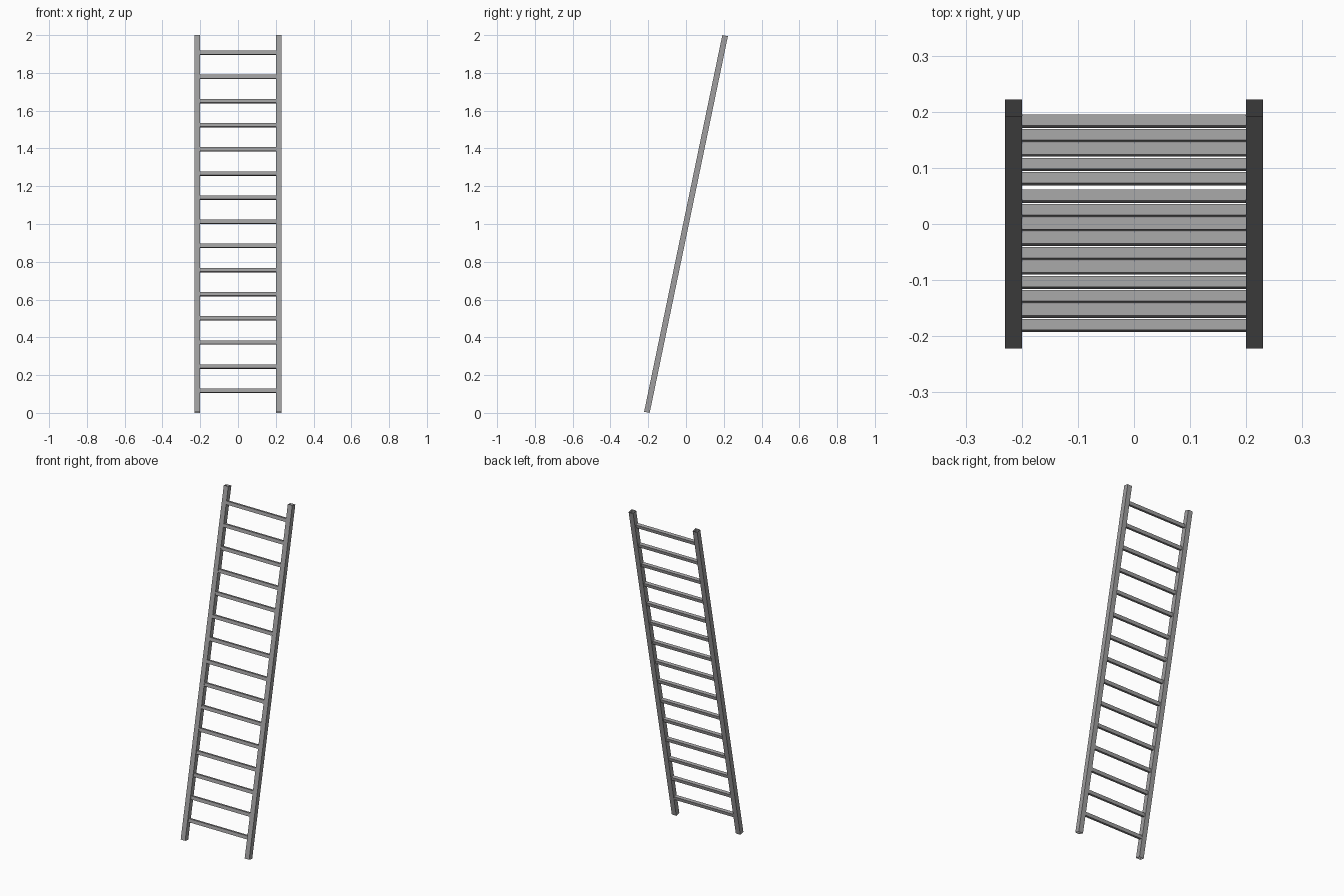
import bpy
import bmesh
import math
from mathutils import Matrix

cube = bpy.data.objects.get("Cube")
if cube:
    bpy.data.objects.remove(cube, do_unlink=True)

LEAN = math.radians(11.73)      # backward lean of the whole ladder
RAIL = 0.03                     # rail thickness
RAIL_LENGTH = (2 - RAIL * math.sin(LEAN)) / math.cos(LEAN)
INNER = 0.2                     # half width between the rails
RUNG = 0.02                     # rung thickness
RUNG_COUNT = 15

metal = bpy.data.materials.new("grey metal")
metal.use_nodes = True
grey = (0.35, 0.345, 0.35, 1)
metal.diffuse_color = grey
metal.node_tree.nodes["Principled BSDF"].inputs["Base Color"].default_value = grey


def leaning_box(name, size, location, open_axis):
    """Box bar tilted with the ladder, open at both ends of one axis."""
    bm = bmesh.new()
    bmesh.ops.create_cube(bm, size=1)
    ends = [f for f in bm.faces if abs(f.normal[open_axis]) > 0.9]
    bmesh.ops.delete(bm, geom=ends, context='FACES_ONLY')
    bmesh.ops.transform(bm, matrix=Matrix.Diagonal((*size, 1)), verts=bm.verts)
    mesh = bpy.data.meshes.new(name)
    bm.to_mesh(mesh)
    bm.free()
    mesh.materials.append(metal)
    obj = bpy.data.objects.new(name, mesh)
    obj.location = location
    obj.rotation_euler.x = -LEAN
    bpy.context.collection.objects.link(obj)
    return obj


# Side rails: hollow square tubes
for name, side in (("left_rail", 1), ("right_rail", -1)):
    leaning_box(name, (RAIL, RAIL, RAIL_LENGTH),
                (side * (INNER + RAIL / 2), 0, 1), 2)

# Rungs: evenly stepped, the upper group set slightly further back
for i in range(RUNG_COUNT):
    y = -0.181 + 0.0256 * i + (0.0055 if i >= 10 else 0)
    z = 0.117 + 0.1278 * i
    leaning_box(f"rung_{i + 1}", (2 * INNER, RUNG, RUNG), (0, y, z), 0)
